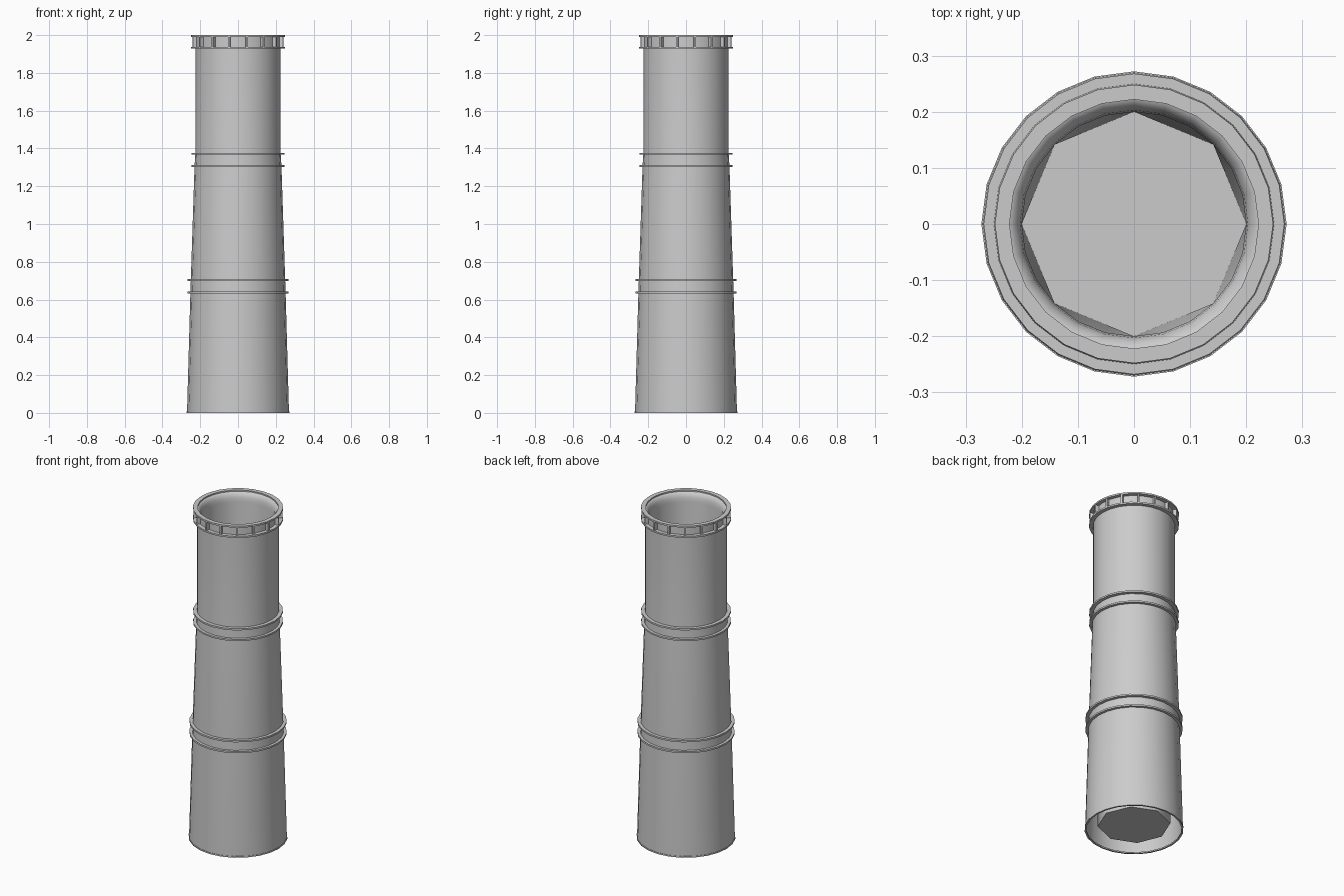
import bpy, bmesh, math

if "Cube" in bpy.data.objects:
    bpy.data.objects.remove(bpy.data.objects["Cube"])

SIDES = 24
POSTS = 16

metal = bpy.data.materials.new("light grey metal")
metal.use_nodes = True
GREY = (0.6, 0.6, 0.6, 1)
metal.diffuse_color = GREY
metal.node_tree.nodes["Principled BSDF"].inputs["Base Color"].default_value = GREY


def circle(r):
    return lambda a: r


def octagon(r):
    eighth = math.pi / 8
    return lambda a: r * math.cos(eighth) / math.cos(a % (2 * eighth) - eighth)


def finish(name, bm, angle=40):
    mesh = bpy.data.meshes.new(name)
    bm.to_mesh(mesh)
    bm.free()
    mesh.materials.append(metal)
    ob = bpy.data.objects.new(name, mesh)
    bpy.context.collection.objects.link(ob)
    bpy.ops.object.select_all(action="DESELECT")
    ob.select_set(True)
    bpy.context.view_layer.objects.active = ob
    bpy.ops.object.shade_smooth_by_angle(angle=math.radians(angle))
    return ob


def loft(name, rows, closed=False, cap_start=False):
    """Skin a stack of (radius function, height) rings."""
    bm = bmesh.new()
    rings = []
    for radius, z in rows:
        ring = []
        for i in range(SIDES):
            a = math.tau * i / SIDES
            r = radius(a)
            ring.append(bm.verts.new((r * math.cos(a), r * math.sin(a), z)))
        rings.append(ring)
    pairs = list(zip(rings, rings[1:]))
    if closed:
        pairs.append((rings[-1], rings[0]))
    for low, high in pairs:
        for i in range(SIDES):
            j = (i + 1) % SIDES
            bm.faces.new((low[i], low[j], high[j], high[i]))
    if cap_start:
        bm.faces.new(rings[0][::-1])
    return finish(name, bm)


def flange(name, inner, outer, z, thick=0.01):
    a, b = circle(inner), circle(outer)
    loft(name, [(b, z), (b, z + thick), (a, z + thick), (a, z)], closed=True)


# Outer tapered shell, open underneath
loft("outer_shell", [(circle(r), z) for r, z in
     ((0.27, 0), (0.252, 0.64), (0.25, 0.7), (0.23, 1.31), (0.226, 1.37), (0.225, 1.99))])
flange("foot_rim", 0.262, 0.272, 0, 0.008)

# Inner flue: octagonal floor blending to a round mouth with a rolled lip
loft("inner_flue", [(octagon(0.2), 0.03), (circle(0.2), 1.94), (circle(0.203), 1.965),
     (circle(0.21), 1.983), (circle(0.22), 1.992), (circle(0.23), 1.995)], cap_start=True)

# Paired reinforcing bands
for label, inner, outer, heights in (("lower", 0.245, 0.268, (0.632, 0.698)),
                                     ("upper", 0.222, 0.247, (1.302, 1.367))):
    for z in heights:
        flange(f"{label}_band", inner, outer, z)

# Collar at the mouth: two flanges joined by small ribs
flange("collar_bottom_flange", 0.22, 0.248, 1.928)
flange("collar_top_flange", 0.222, 0.248, 1.99)
bm = bmesh.new()
for k in range(POSTS):
    a = math.tau * (k + 0.5) / POSTS
    cube = bmesh.ops.create_cube(bm, size=1)["verts"]
    bmesh.ops.scale(bm, vec=(0.022, 0.01, 0.056), verts=cube)
    bmesh.ops.translate(bm, vec=(0.233, 0, 1.964), verts=cube)
    for v in cube:
        x, y = v.co.x, v.co.y
        v.co.x = x * math.cos(a) - y * math.sin(a)
        v.co.y = x * math.sin(a) + y * math.cos(a)
finish("collar_ribs", bm)
